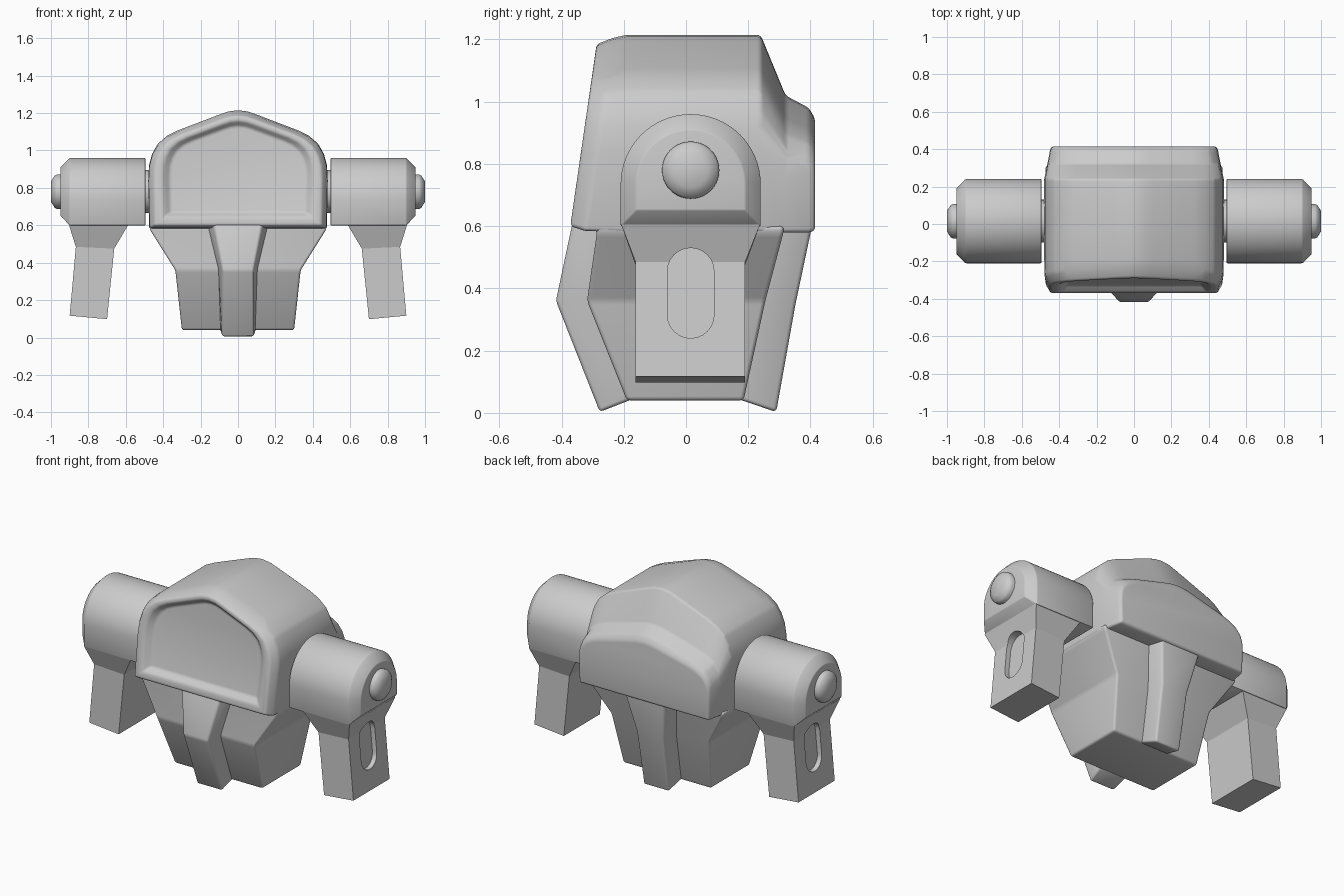
import bpy, bmesh
from math import sin, cos, pi

if "Cube" in bpy.data.objects:
    bpy.data.objects.remove(bpy.data.objects["Cube"])


def loft(name, rings, bevel=0.0, segs=3, mirror=False, cutter=None, angle=35):
    """Skin a list of equal-length point rings, cap the ends, then finish."""
    bm = bmesh.new()
    rows = [[bm.verts.new(p) for p in r] for r in rings]
    n = len(rows[0])
    for a, b in zip(rows, rows[1:]):
        for i in range(n):
            j = (i + 1) % n
            bm.faces.new((a[i], a[j], b[j], b[i]))
    bm.faces.new(rows[0][::-1])
    bm.faces.new(rows[-1])
    bmesh.ops.recalc_face_normals(bm, faces=bm.faces)
    me = bpy.data.meshes.new(name)
    bm.to_mesh(me)
    bm.free()
    ob = bpy.data.objects.new(name, me)
    bpy.context.collection.objects.link(ob)
    if bevel:
        m = ob.modifiers.new("soft_edges", 'BEVEL')
        m.width, m.segments = bevel, segs
        m.limit_method, m.angle_limit = 'ANGLE', 0.32
    if cutter:
        m = ob.modifiers.new("recess", 'BOOLEAN')
        m.object, m.operation, m.solver = cutter, 'DIFFERENCE', 'EXACT'
    if mirror:
        ob.modifiers.new("mirror", 'MIRROR').use_mirror_merge = False
    bpy.ops.object.select_all(action='DESELECT')
    ob.select_set(True)
    bpy.context.view_layer.objects.active = ob
    bpy.ops.object.convert(target='MESH')
    bpy.ops.object.shade_smooth_by_angle(angle=angle * pi / 180)
    return ob


# Chest: gabled profile swept front to back, with stepped back and front recess
HALF = [(.475, .58), (.48, .84), (.476, .92), (.46, .98), (.43, 1.035), (.38, 1.078),
        (.32, 1.108), (.10, 1.192), (.05, 1.209), (0, 1.215)]
PROFILE = HALF + [(-x, z) for x, z in HALF[-2::-1]]


def chest_ring(y, sx, top, bottom=.58, slanted=False):
    pts = []
    for x, z in PROFILE:
        z = bottom + (z - .58) * (top - bottom) / .635
        pts.append((x * sx, y + (-.372 + .145 * (z - .6) if slanted else 0), z))
    return pts


loft("chest", [
    chest_ring(.415, .915, .945, .585),
    chest_ring(.395, .935, .98),
    chest_ring(.32, .965, 1.02),
    chest_ring(.24, 1, 1.215),
    chest_ring(-.19, 1, 1.215),
    chest_ring(.05, .995, 1.205, .585, True),
    chest_ring(0, .935, 1.185, .6, True),
    chest_ring(0, .84, 1.158, .643, True),
    chest_ring(.035, .76, 1.13, .668, True),
], bevel=.012)


# Lower body: tapered block
def box_ring(x, y0, y1, z):
    return [(-x, y0, z), (x, y0, z), (x, y1, z), (-x, y1, z)]


loft("lower_body", [
    box_ring(.475, -.287, .315, .60),
    box_ring(.47, -.287, .312, .575),
    box_ring(.335, -.318, .255, .36),
    box_ring(.30, -.19, .185, .04),
], bevel=.02)


# Front and back straps: raised trapezoid bands running down the body
def strap(name, rows):
    loft(name, [[(-wo, yb, zb), (-wi, yf, zf), (wi, yf, zf), (wo, yb, zb)]
                for yf, zf, yb, zb, wo, wi in rows], bevel=.012)


strap("front_strap", [
    (-.365, .61, -.26, .61, .17, .13),
    (-.418, .36, -.30, .36, .107, .082),
    (-.277, .003, -.17, .045, .095, .085)])
strap("back_strap", [
    (.405, .60, .28, .60, .17, .135),
    (.352, .35, .23, .35, .115, .09),
    (.29, .003, .165, .045, .10, .085)])

# Shoulders: arch-shaped housings, chamfered on the outside
CY, CZ = .015, .735


def arch_ring(x, r, bottom):
    arc = [(x, CY + r * cos(pi * i / 32), CZ + r * sin(pi * i / 32)) for i in range(33)]
    return [(x, CY + r, bottom)] + arc + [(x, CY - r, bottom)]


loft("shoulder", [arch_ring(.495, .225, .60), arch_ring(.90, .225, .60),
                  arch_ring(.95, .175, .652)], mirror=True, bevel=.004, segs=2)


# Axle between chest and shoulder, and the outer button
def disc_ring(x, r):
    return [(x, CY + r * cos(pi * i / 20), .78 + r * sin(pi * i / 20)) for i in range(40)]


loft("shoulder_axle", [disc_ring(.44, .115), disc_ring(.52, .115)], mirror=True)
loft("shoulder_button", [disc_ring(.93, .092), disc_ring(.968, .092), disc_ring(.98, .086),
                         disc_ring(1.0, .055)], mirror=True)


# Slot cutter: rounded capsule following the tilt of the outer arm face
def slot_ring(offset):
    pts = []
    for i in range(26):
        a = pi * (i if i < 13 else i - 1) / 12
        z = (.455 if i < 13 else .315) + .075 * sin(a)
        pts.append((.867 + (.48 - z) * .097 + offset, CY + .075 * cos(a), z))
    return pts


slot = loft("slot_cutter", [slot_ring(-.03), slot_ring(.10)])
slot.hide_render = True
slot.hide_set(True)


# Arms: flared neck narrowing to a slanted forearm stub
def arm_ring(xi, zi, xo, zo, y0, y1):
    return [(xi, y0, zi), (xo, y0, zo), (xo, y1, zo), (xi, y1, zi)]


loft("arm", [
    arm_ring(.585, .605, .905, .605, -.208, .238),
    arm_ring(.662, .475, .867, .485, -.162, .19),
    arm_ring(.70, .098, .90, .117, -.162, .19),
], mirror=True, cutter=slot, angle=20)
